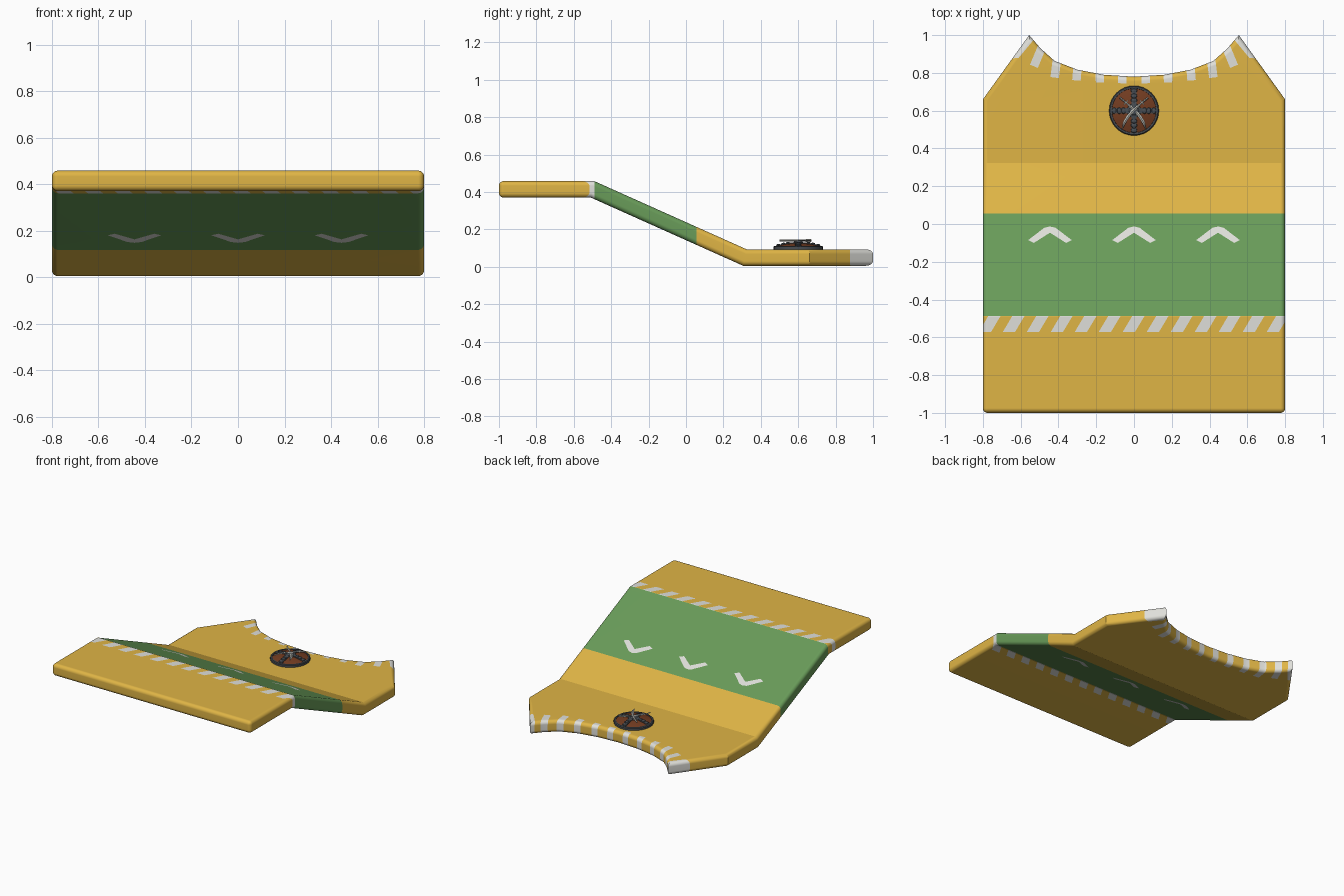
import bpy, bmesh
from math import radians, pi, cos, sin
from mathutils import Vector, Matrix

cube = bpy.data.objects.get("Cube")
if cube:
    bpy.data.objects.remove(cube)


def material(name, rgb, metallic=0.0):
    m = bpy.data.materials.new(name)
    m.use_nodes = True
    m.diffuse_color = (*rgb, 1)
    m.node_tree.nodes["Principled BSDF"].inputs["Base Color"].default_value = (*rgb, 1)
    return m


YELLOW = material("yellow paint", (0.74, 0.46, 0.06))
GREEN = material("green paint", (0.14, 0.33, 0.10))
WHITE = material("white paint", (0.74, 0.74, 0.70))
WOOD = material("brown wood", (0.17, 0.045, 0.015))
IRON = material("dark iron", (0.065, 0.075, 0.085))
STEEL = material("pale steel", (0.55, 0.55, 0.50))


def finish(name, bm, mats, angle=30):
    bmesh.ops.recalc_face_normals(bm, faces=bm.faces)
    mesh = bpy.data.meshes.new(name)
    bm.to_mesh(mesh)
    bm.free()
    for m in mats:
        mesh.materials.append(m)
    ob = bpy.data.objects.new(name, mesh)
    bpy.context.collection.objects.link(ob)
    bpy.ops.object.select_all(action="DESELECT")
    ob.select_set(True)
    bpy.context.view_layer.objects.active = ob
    bpy.ops.object.shade_smooth_by_angle(angle=radians(angle))
    return ob


# ---- Slab: plan outline, extruded, with a rounded rim ----
THICK, RISE = 0.088, 0.365
half = [(0, 0.78), (0.16, 0.79), (0.30, 0.817), (0.42, 0.863), (0.495, 0.93),
        (0.555, 1.0), (0.8, 0.66), (0.8, -1.0)]
outline = half + [(-x, y) for x, y in reversed(half[1:])]
bm = bmesh.new()
base = bm.faces.new([bm.verts.new((x, y, 0)) for x, y in outline])
ext = bmesh.ops.extrude_face_region(bm, geom=[base])
bmesh.ops.translate(bm, vec=(0, 0, THICK),
                    verts=[g for g in ext["geom"] if isinstance(g, bmesh.types.BMVert)])
bmesh.ops.recalc_face_normals(bm, faces=bm.faces)
rim = [e for e in bm.edges
       if abs(e.verts[0].co.z - e.verts[1].co.z) < 0.001
       or all(v.co.y < -0.9 for v in e.verts)]
bmesh.ops.bevel(bm, geom=rim, offset=0.025, segments=5, profile=0.5, affect="EDGES")
bmesh.ops.connect_verts_concave(bm, faces=bm.faces)


def cut(faces, point, normal):
    geom = set(faces)
    for f in faces:
        geom.update(f.edges, f.verts)
    bmesh.ops.bisect_plane(bm, geom=list(geom), dist=1e-5, plane_co=point, plane_no=normal)


# ---- Bend the slab into a high shelf, a ramp and a low shelf ----
HIGH, LOW = -0.5, 0.315
for y in (HIGH, LOW):
    cut(bm.faces[:], (0, y, 0), (0, 1, 0))
for v in bm.verts:
    if min(abs(v.co.y - HIGH), abs(v.co.y - LOW)) < 0.001:
        front = v.co.y < 0
        v.co.y += (v.co.z - THICK / 2) * 0.21
        v.co.z += RISE if front else 0
    elif v.co.y < HIGH:
        v.co.z += RISE
for v in bm.verts:
    v.co.z += 0.005


# ---- Painted markings, cut straight through the slab ----
def paint(pts, index):
    pts = [Vector((x, y, 0)) for x, y in pts]
    if sum(a.x * b.y - b.x * a.y for a, b in zip(pts, pts[1:] + pts[:1])) < 0:
        pts.reverse()
    planes = []

    def inside():
        found = []
        for f in bm.faces:
            c = f.calc_center_median()
            if all((c - p).dot(n) > 0 for p, n in planes) and all(
                    min(v.co[i] for v in f.verts) < max(p[i] for p in pts)
                    and max(v.co[i] for v in f.verts) > min(p[i] for p in pts)
                    for i in (0, 1)):
                found.append(f)
        return found

    for a, b in zip(pts, pts[1:] + pts[:1]):
        d = (b - a).normalized()
        n = Vector((-d.y, d.x, 0))
        cut(inside(), a, n)
        planes.append((a, n))
    for f in inside():
        f.material_index = index


def stroke(a, b, width, index):
    a, b = Vector(a), Vector(b)
    d = (b - a).normalized() * width / 2
    s = Vector((-d.y, d.x))
    paint([a + s, a - s, b - s, b + s], index)


# Green ramp panel
paint([(-0.9, -0.488), (0.9, -0.488), (0.9, 0.055), (-0.9, 0.055)], 1)
# Slanted warning stripes at the top of the ramp
for k in range(-6, 7):
    x = k * 0.127
    paint([(x - 0.06, -0.572), (x + 0.005, -0.572), (x + 0.055, -0.488), (x - 0.01, -0.488)], 2)
# Ramp chevrons
for x in (-0.445, 0, 0.445):
    for s in (-1, 1):
        paint([(x, -0.013), (x + s * 0.03, -0.02), (x + s * 0.115, -0.085),
               (x + s * 0.085, -0.1), (x, -0.046)], 2)
# Stripes around the curved back edge
bites = [(0.06, 0.062, 0.745), (0.18, 0.18, 0.75), (0.295, 0.305, 0.76), (0.405, 0.42, 0.775),
         (0.48, 0.53, 0.835)]
for s in (-1, 1):
    for x_out, x_in, y_in in bites:
        stroke((s * x_out, y_in + 0.12), (s * x_in, y_in), 0.045, 2)
    paint([(s * 0.53, 1.02), (s * 0.59, 1.02), (s * 0.70, 0.87), (s * 0.61, 0.88),
           (s * 0.535, 0.97)], 2)

slab = finish("ramp_slab", bm, [YELLOW, GREEN, WHITE], 22)
slab.modifiers.new("even shading", "WEIGHTED_NORMAL").keep_sharp = True

# ---- Round shield lying on the low shelf ----
CENTRE = Vector((0, 0.6, 0.093))
R = 0.125


def dome(r):
    return 0.012 + 0.022 * (1 - (r / R) ** 2)


def lathe(name, profile, mat):
    b = bmesh.new()
    vs = [b.verts.new(CENTRE + Vector((r, 0, z))) for r, z in profile]
    es = [b.edges.new(p) for p in zip(vs, vs[1:])]
    bmesh.ops.spin(b, geom=vs + es, cent=CENTRE, axis=(0, 0, 1), angle=2 * pi, steps=32)
    bmesh.ops.remove_doubles(b, verts=b.verts, dist=1e-5)
    finish(name, b, [mat])


lathe("shield_board", [(R, 0)] + [(R * t, dome(R * t)) for t in (1, 0.75, 0.5, 0.25, 0)], WOOD)
lathe("shield_rim", [(0.132, 0), (0.132, 0.014), (0.127, 0.019), (0.118, 0.019), (0.116, 0.01)], IRON)
lathe("shield_boss", [(0.038, 0.03), (0.036, 0.036), (0.026, 0.038), (0.018, 0.046), (0, 0.05)], IRON)


# Iron straps with rivets, following the dome
b = bmesh.new()
for k in range(4):
    turn = Matrix.Translation(CENTRE) @ Matrix.Rotation(k * pi / 2, 4, "Z")
    rows = []
    for r in (0.02, 0.055, 0.09, 0.122):
        rows.append([b.verts.new(turn @ Vector((r, y, dome(r) + h)))
                     for y, h in ((-0.014, -0.004), (-0.014, 0.005), (0.014, 0.005), (0.014, -0.004))])
    for p, q in zip(rows, rows[1:]):
        for i in range(3):
            b.faces.new((p[i], p[i + 1], q[i + 1], q[i]))
    b.faces.new(rows[-1])
    for r in (0.055, 0.078, 0.105):
        bmesh.ops.create_uvsphere(b, u_segments=10, v_segments=6, radius=0.016,
                                  matrix=turn @ Matrix.Translation((r, 0, dome(r) + 0.004))
                                  @ Matrix.Diagonal((0.8, 1.1, 0.4, 1)))
finish("shield_straps", b, [IRON])


# Crossed curved swords
def bar(b, pts, widths, height, matrix):
    rows = []
    for (x, y), w in zip(pts, widths):
        rows.append([b.verts.new(matrix @ Vector((x, y + j * w, h)))
                     for j, h in ((-1, 0), (0, height), (1, 0), (0, -height))])
    for p, q in zip(rows, rows[1:]):
        for i in range(4):
            b.faces.new((p[i], p[i - 1], q[i - 1], q[i]))
    b.faces.new(rows[0])
    b.faces.new(rows[-1])


for side, name in ((-1, "left"), (1, "right")):
    place = (Matrix.Translation(CENTRE + Vector((0, 0, 0.047 + side * 0.002)))
             @ Matrix.Diagonal((side, 1, 1, 1)) @ Matrix.Rotation(radians(225), 4, "Z"))
    b = bmesh.new()
    bar(b, [(-0.06, 0), (0.0, -0.004), (0.05, 0), (0.085, 0.01), (0.115, 0.026)],
        (0.005, 0.007, 0.009, 0.008, 0.001), 0.004, place)
    finish(name + "_sword_blade", b, [STEEL])
    b = bmesh.new()
    bar(b, [(-0.1, 0.004), (-0.062, 0)], (0.005, 0.005), 0.005, place)
    bar(b, [(-0.064, 0), (-0.058, 0)], (0.016, 0.016), 0.005, place)
    finish(name + "_sword_hilt", b, [STEEL])
